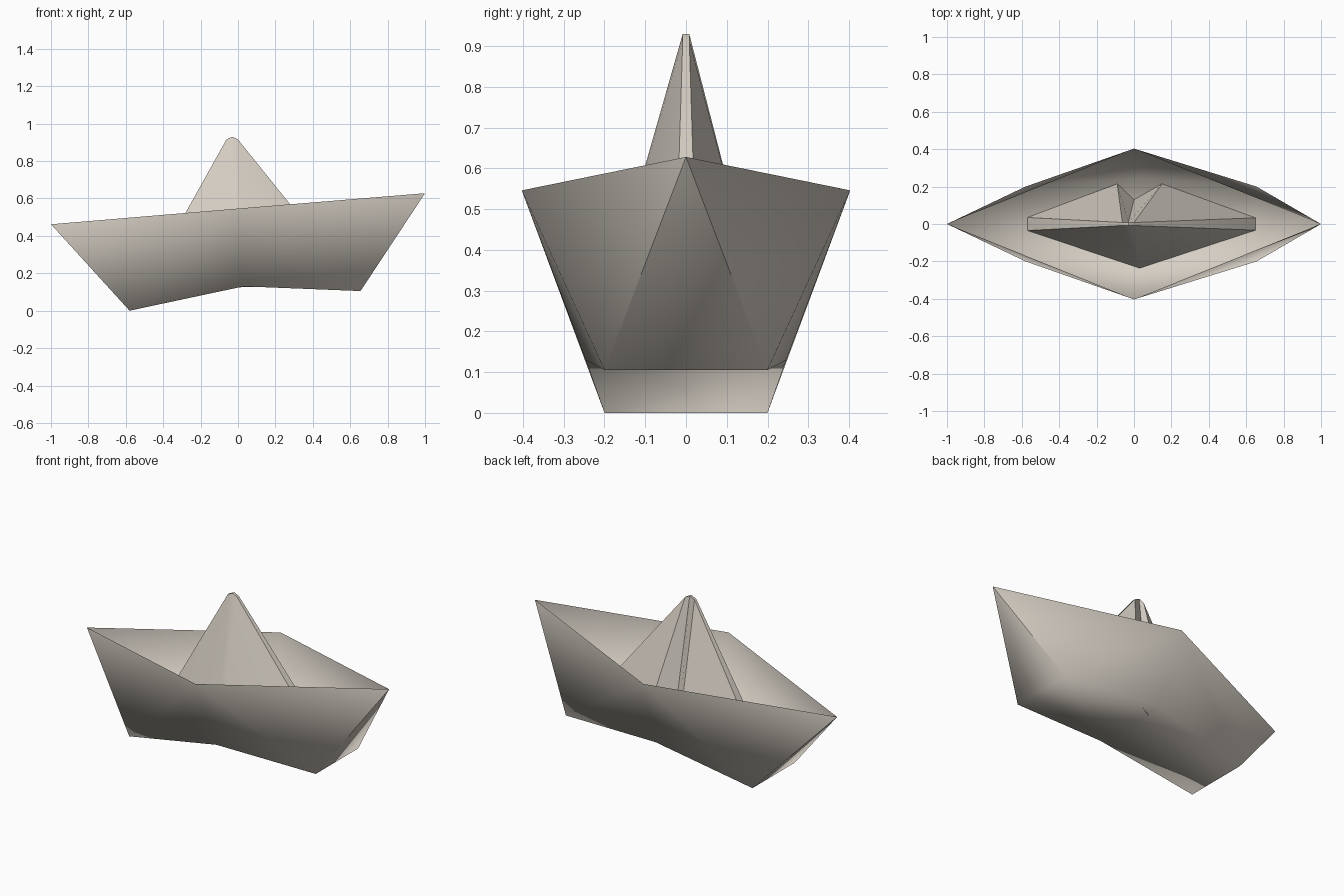
import bpy, bmesh, math

if "Cube" in bpy.data.objects:
    bpy.data.objects.remove(bpy.data.objects["Cube"])

paper = bpy.data.materials.new("cream_paper")
paper.diffuse_color = (0.68, 0.63, 0.56, 1)
paper.use_nodes = True
paper.node_tree.nodes["Principled BSDF"].inputs["Base Color"].default_value = paper.diffuse_color


def build(name, points, faces, angle, outward):
    """Make a folded-paper mesh from named corner points."""
    keys = list(points)
    mesh = bpy.data.meshes.new(name)
    mesh.from_pydata([points[k] for k in keys], [],
                     [[keys.index(k) for k in f.split()] for f in faces])
    bm = bmesh.new()
    bm.from_mesh(mesh)
    if outward:
        bmesh.ops.recalc_face_normals(bm, faces=bm.faces[:])
        # the underside must look down, so flip everything if it does not
        low = min(bm.faces, key=lambda f: f.calc_center_median().z)
        if low.normal.z > 0:
            bmesh.ops.reverse_faces(bm, faces=bm.faces[:])
    bm.to_mesh(mesh)
    bm.free()
    mesh.materials.append(paper)
    obj = bpy.data.objects.new(name, mesh)
    bpy.context.collection.objects.link(obj)
    bpy.ops.object.select_all(action='DESELECT')
    obj.select_set(True)
    bpy.context.view_layer.objects.active = obj
    bpy.ops.object.shade_smooth_by_angle(angle=math.radians(angle))
    return obj


def both_sides(points):
    """Mirror each point to -y (suffix f) and +y (suffix b)."""
    out = {}
    for key, (x, y, z) in points.items():
        out[key + "f"] = (x, -y, z)
        out[key + "b"] = (x, y, z)
    return out


# Hull: pointed bow and stern, flared sides, bent floor
hull_pts = both_sides({"rim": (0, 0.403, 0.546), "mid": (0.03, 0.246, 0.13),
                       "low": (-0.58, 0.2, 0.0), "high": (0.655, 0.2, 0.105)})
hull_pts["bow"] = (-1, 0, 0.462)
hull_pts["stern"] = (1, 0, 0.628)
hull_faces = ["bow lowf lowb", "stern highb highf",
              "lowf midf midb lowb", "midf highf highb midb"]
for s in "fb":
    hull_faces += [f"bow rim{s} low{s}", f"rim{s} mid{s} low{s}",
                   f"rim{s} high{s} mid{s}", f"rim{s} stern high{s}"]
build("hull", hull_pts, hull_faces, 75, True)

# Sail: tall folded peak rising from the floor, with a pleat at the back
sail_pts = both_sides({"left": (-0.57, 0.035, 0.005), "right": (0.65, 0.033, 0.108),
                       "a": (-0.062, 0.008, 0.915), "m": (-0.03, 0.008, 0.93),
                       "c": (0.0, 0.008, 0.915)})
sail_pts.update({"front": (0.03, -0.236, 0.13), "p": (-0.09, 0.215, 0.115),
                 "q": (0.15, 0.215, 0.128), "valley": (0, 0.13, 0.125)})
sail_faces = ["leftf front af", "af front mf", "mf front cf", "front rightf cf",
              "leftb ab p", "rightb q cb",
              "p ab mb valley", "q valley mb cb",
              "af mf mb ab", "mf cf cb mb",
              "leftf af ab leftb", "rightf rightb cb cf"]
sail = build("sail", sail_pts, sail_faces, 45, False)

# Turn the sail's faces outward
bm = bmesh.new()
bm.from_mesh(sail.data)
bmesh.ops.recalc_face_normals(bm, faces=bm.faces[:])
bm.faces.ensure_lookup_table()
if bm.faces[0].normal.y > 0:
    bmesh.ops.reverse_faces(bm, faces=bm.faces[:])
bm.to_mesh(sail.data)
bm.free()
